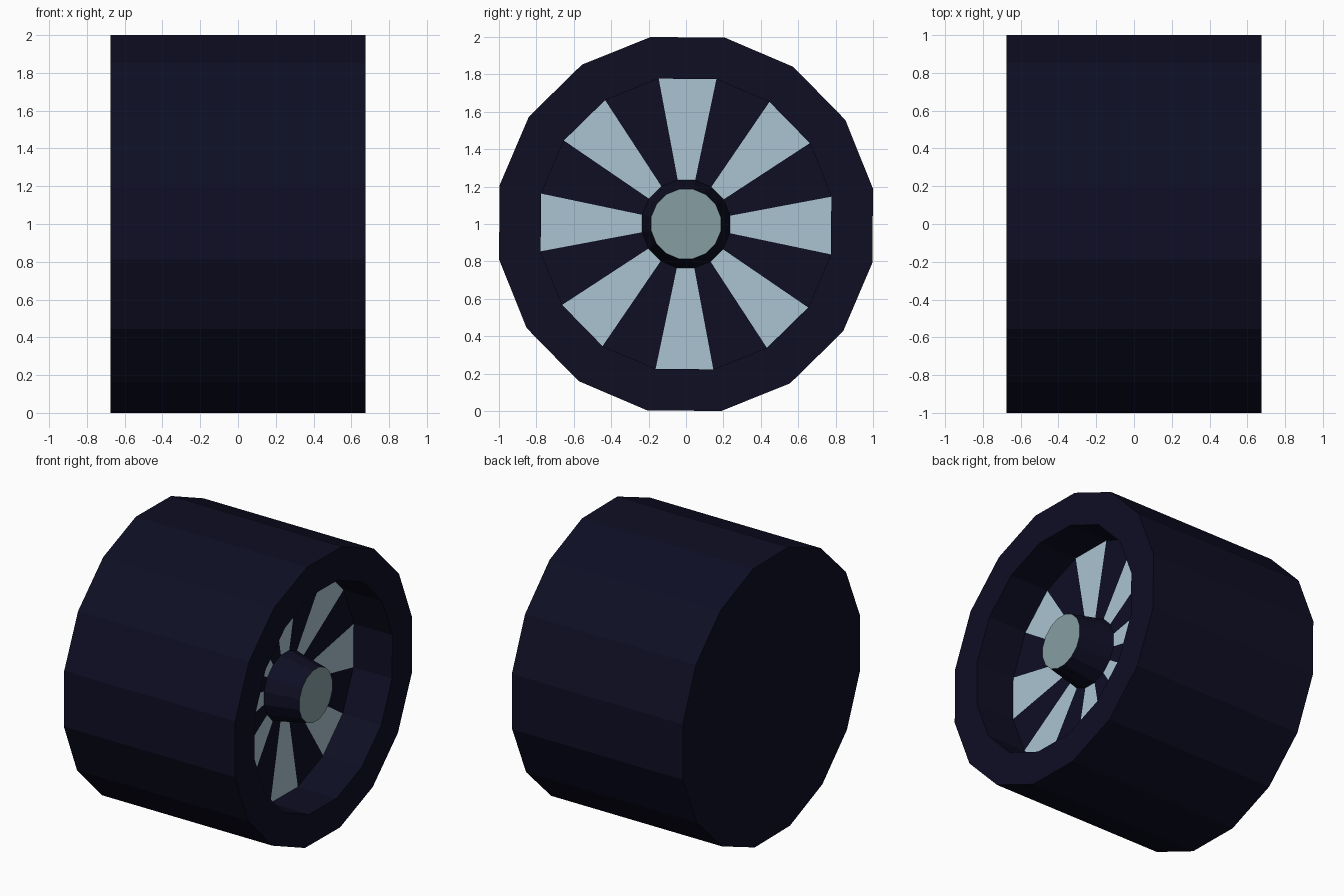
import bpy, bmesh, math

if "Cube" in bpy.data.objects:
    bpy.data.objects.remove(bpy.data.objects["Cube"])

SIDES = 16
TURN = math.radians(-0.6)   # the wheel is rolled very slightly


def material(name, srgb):
    m = bpy.data.materials.new(name)
    lin = [(c / 255 / 12.92) if c / 255 <= 0.04045 else ((c / 255 + 0.055) / 1.055) ** 2.4 for c in srgb]
    m.diffuse_color = (*lin, 1)
    m.use_nodes = True
    m.node_tree.nodes["Principled BSDF"].inputs["Base Color"].default_value = m.diffuse_color
    return m


dark = material("dark navy rubber", (14, 14, 36))
pale = material("pale blue panel", (170, 196, 209))
grey = material("grey green cap", (134, 159, 162))


def lathe(name, profile, mats, cap_back=False, cap_front=False, cap_mat=0, rule=None):
    """Spin (x, radius) points about the x axis, listed from back to front."""
    bm = bmesh.new()
    rings = []
    for x, r in profile:
        ring = []
        for k in range(SIDES):
            a = (k - 0.5) * math.tau / SIDES + TURN
            ring.append(bm.verts.new((x, r * math.cos(a), 1 + r * math.sin(a))))
        rings.append(ring)
    for a, b in zip(rings, rings[1:]):
        for k in range(SIDES):
            n = (k + 1) % SIDES
            f = bm.faces.new((a[k], a[n], b[n], b[k]))
            f.material_index = rule(k) if rule else 0
    if cap_back:
        bm.faces.new(rings[0][::-1])
    if cap_front:
        bm.faces.new(rings[-1]).material_index = cap_mat
    me = bpy.data.meshes.new(name)
    bm.to_mesh(me)
    bm.free()
    for m in mats:
        me.materials.append(m)
    ob = bpy.data.objects.new(name, me)
    bpy.context.collection.objects.link(ob)
    return ob


R_OUT, R_IN, R_HUB, R_CAP = 1.0175, 0.791, 0.24, 0.19
HALF, FLOOR, CAP = 0.675, 0.37, 0.615

# tyre: closed back, straight tread, flat side wall and recess wall
lathe("tyre", [(-HALF, R_OUT), (HALF, R_OUT), (HALF, R_IN), (FLOOR, R_IN)], [dark], cap_back=True)

# recessed wheel face: every other segment is a pale panel
lathe("wheel_face", [(FLOOR, R_IN), (FLOOR, R_HUB)], [dark, pale], rule=lambda k: 1 - k % 2)

# tapered hub with a coloured end cap
lathe("hub", [(FLOOR, R_HUB), (CAP, R_CAP)], [dark, grey], cap_front=True, cap_mat=1)
